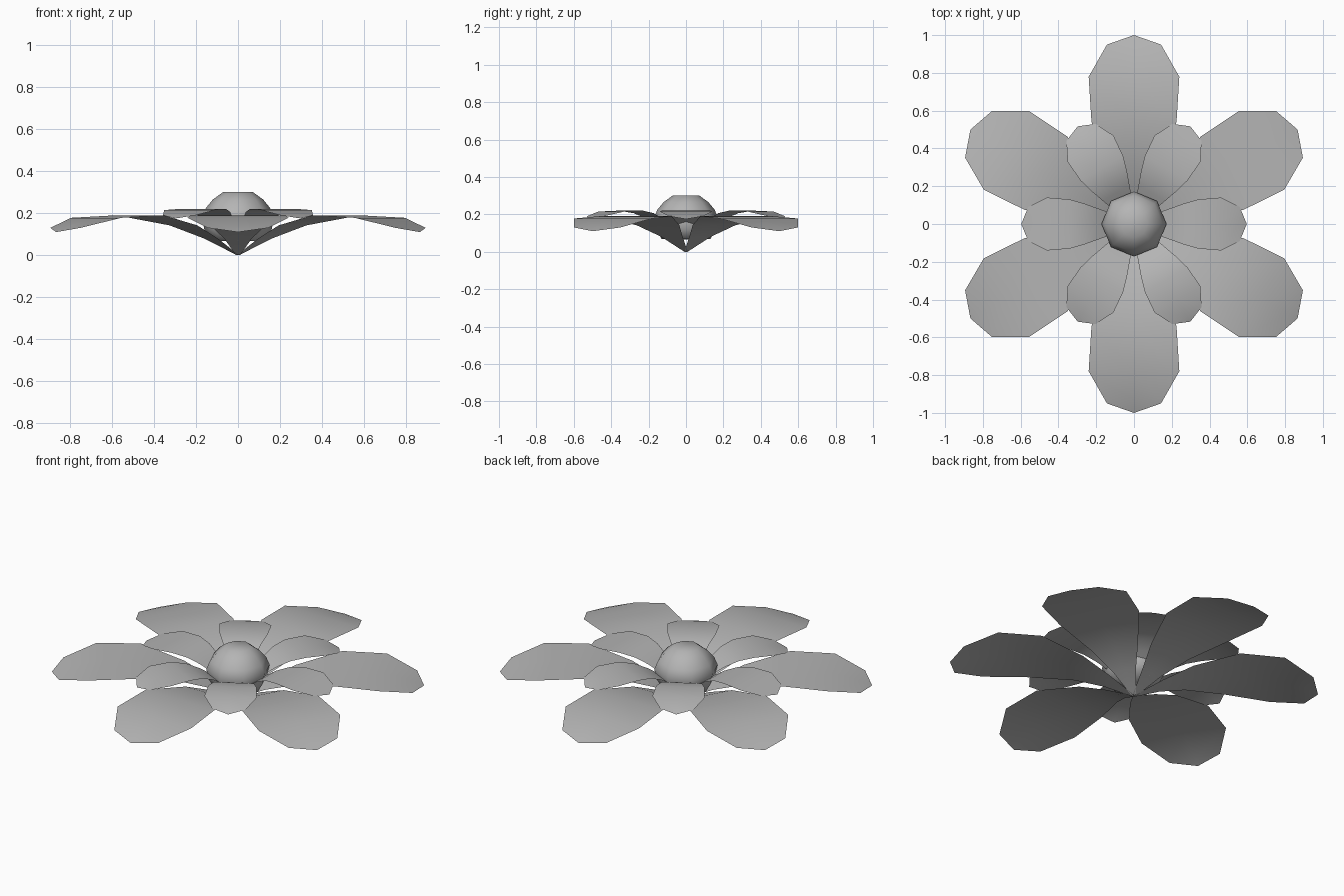
import bpy, bmesh, math
from mathutils import Matrix

if "Cube" in bpy.data.objects:
    bpy.data.objects.remove(bpy.data.objects["Cube"])

# Darker grey shared by all parts
grey = bpy.data.materials.new("mid_grey")
grey.diffuse_color = (.46, .46, .46, 1)
grey.use_nodes = True
grey.node_tree.nodes["Principled BSDF"].inputs["Base Color"].default_value = grey.diffuse_color


def finish(bm, name):
    for f in bm.faces:
        f.smooth = True
    me = bpy.data.meshes.new(name)
    bm.to_mesh(me)
    bm.free()
    me.materials.append(grey)
    ob = bpy.data.objects.new(name, me)
    bpy.context.collection.objects.link(ob)
    return ob


def petal(name, stations, tip, angle):
    """Thin petal along +x from (radius, half width, height) stations, then turned."""
    bm = bmesh.new()
    rows = [[bm.verts.new((r, s * w, z)) for s in (-1, 0, 1)] for r, w, z in stations]
    for a, b in zip(rows, rows[1:]):
        for i in (0, 1):
            bm.faces.new((a[i], b[i], b[i + 1], a[i + 1]))
    end = bm.verts.new((tip[0], 0, tip[1]))
    for i in (0, 1):
        bm.faces.new((rows[-1][i], end, rows[-1][i + 1]))
    bm.transform(Matrix.Rotation(angle, 4, 'Z'))
    return finish(bm, name)


# Outer and inner petal rings, offset by half a step
outer = [(0, .01, 0), (.15, .066, .08), (.3, .132, .142), (.54, .225, .19),
         (.78, .24, .178), (.95, .143, .13)]
inner = [(.02, .02, .065), (.1, .05, .118), (.19, .082, .175), (.26, .107, .206),
         (.34, .13, .22), (.46, .14, .215), (.56, .09, .19)]
for i in range(6):
    petal(f"outer_petal_{i + 1}", outer, (1.0, .11), math.radians(30 + 60 * i))
    petal(f"inner_petal_{i + 1}", inner, (.597, .175), math.radians(60 * i))

# Eight-sided rounded flower centre with flat top and bottom
profile = [(.13, .068), (.16, .12), (.172, .18), (.153, .225), (.12, .265), (.072, .3)]
bm = bmesh.new()
rings = [[bm.verts.new((r * math.cos(math.tau * k / 8), r * math.sin(math.tau * k / 8), z))
          for k in range(8)] for r, z in profile]
for a, b in zip(rings, rings[1:]):
    for k in range(8):
        n = (k + 1) % 8
        bm.faces.new((a[k], a[n], b[n], b[k]))
bm.faces.new(rings[-1])
bm.faces.new(rings[0][::-1])
finish(bm, "flower_centre")
